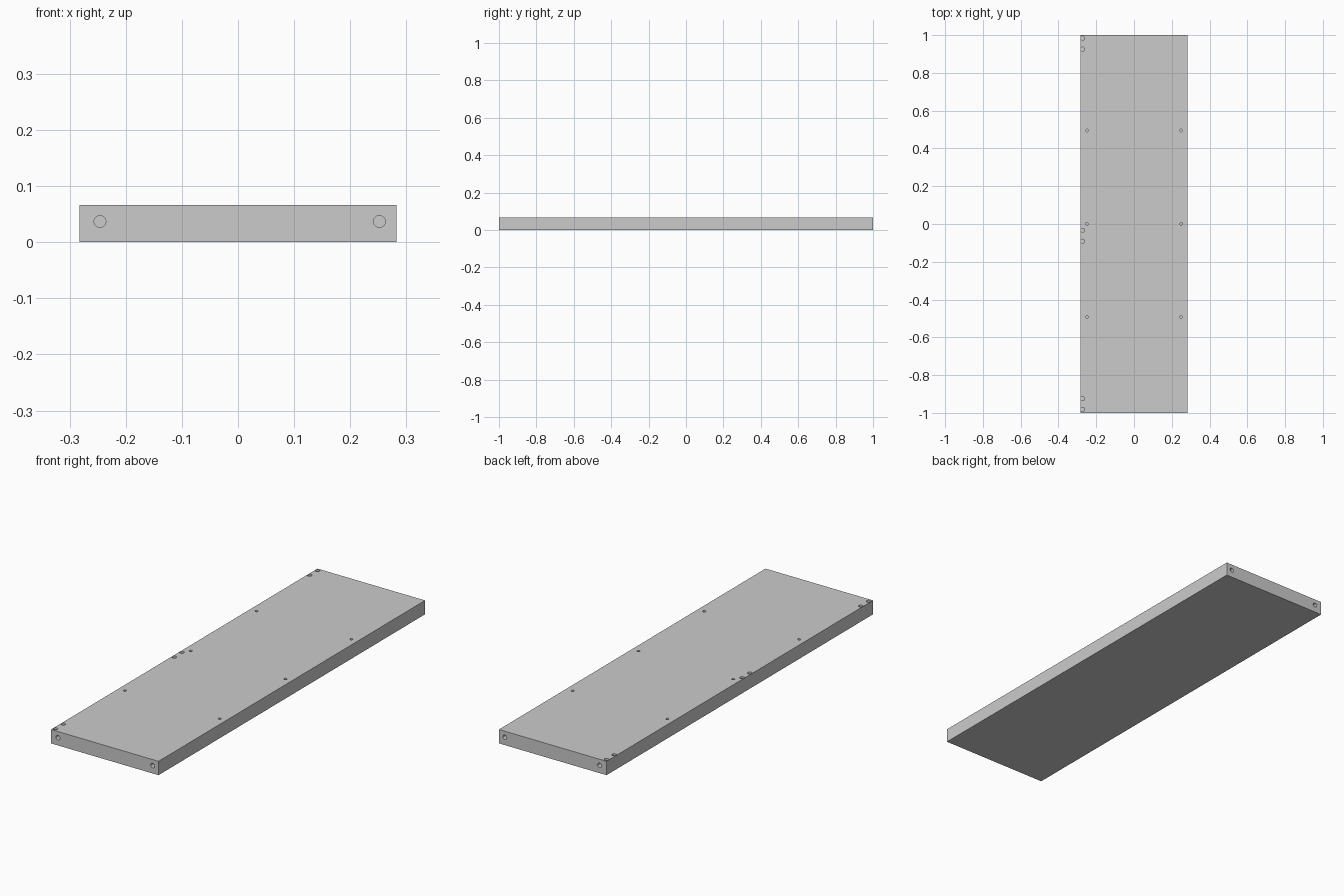
import bpy, bmesh
from math import pi
from mathutils import Matrix

if "Cube" in bpy.data.objects:
    bpy.data.objects.remove(bpy.data.objects["Cube"])

HALF_X, HALF_Y, THICK = 0.2825, 1.0, 0.066
OVER = 0.01  # how far the drills start outside the surface


def make_object(name, bm):
    mesh = bpy.data.meshes.new(name)
    bm.to_mesh(mesh)
    bm.free()
    obj = bpy.data.objects.new(name, mesh)
    bpy.context.collection.objects.link(obj)
    return obj


def drill(bm, x, y, z, radius, depth, tilt=0.0):
    """Cylinder centred on a surface point, reaching depth into the board."""
    axis = Matrix.Translation((x, y, z)) @ Matrix.Rotation(tilt, 4, 'X')
    offset = Matrix.Translation((0, 0, (OVER - depth) / 2))
    bmesh.ops.create_cone(bm, cap_ends=True, segments=32, radius1=radius,
                          radius2=radius, depth=depth + OVER, matrix=axis @ offset)


# Flat panel
bm = bmesh.new()
bmesh.ops.create_cube(bm, size=1.0, matrix=Matrix.Translation((0, 0, THICK / 2))
                      @ Matrix.Diagonal((2 * HALF_X, 2 * HALF_Y, THICK, 1)))
board = make_object("shelf_board", bm)

cut = bmesh.new()
# Pairs of hinge holes along the left edge
for y in (0.984, 0.926, -0.033, -0.091, -0.924, -0.982):
    drill(cut, -0.2715, y, THICK, 0.0105, 0.04)
# Small shelf-pin holes in two rows
for x in (-0.249, 0.249):
    for y in (-0.493, 0.001, 0.495):
        drill(cut, x, y, THICK, 0.007, 0.03)
# Dowel holes in both ends
for x in (-0.246, 0.252):
    drill(cut, x, -HALF_Y, 0.037, 0.0105, 0.06, pi / 2)
    drill(cut, x, HALF_Y, 0.037, 0.0105, 0.06, -pi / 2)
drills = make_object("hole_cutters", cut)
drills.hide_render = True

# Cut the holes, then remove the helper
mod = board.modifiers.new("holes", 'BOOLEAN')
mod.operation = 'DIFFERENCE'
mod.solver = 'EXACT'
mod.object = drills
bpy.context.view_layer.objects.active = board
board.select_set(True)
bpy.ops.object.modifier_apply(modifier=mod.name)
bpy.data.objects.remove(drills, do_unlink=True)
bpy.ops.object.shade_smooth_by_angle()
